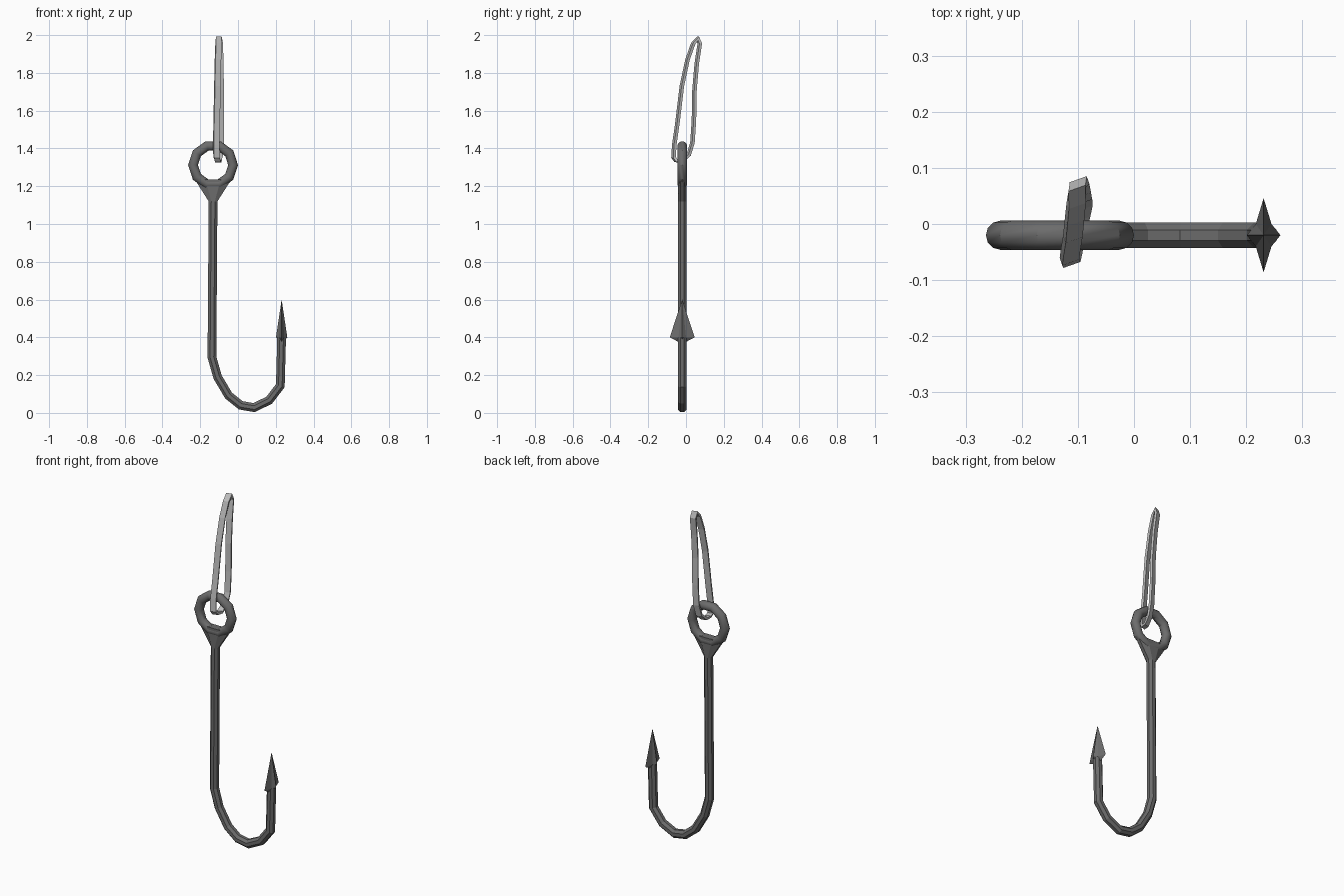
import bpy, bmesh, math
from mathutils import Vector

if "Cube" in bpy.data.objects:
    bpy.data.objects.remove(bpy.data.objects["Cube"])

Y0 = -0.02          # plane of the metal hook


def material(name, grey):
    mat = bpy.data.materials.new(name)
    mat.diffuse_color = (grey, grey, grey, 1)
    mat.use_nodes = True
    mat.node_tree.nodes["Principled BSDF"].inputs["Base Color"].default_value = mat.diffuse_color
    return mat


iron = material("dark_iron", 0.15)
cord_grey = material("cord_grey", 0.5)


def make_object(name, bm, mat):
    bmesh.ops.recalc_face_normals(bm, faces=bm.faces)
    mesh = bpy.data.meshes.new(name)
    bm.to_mesh(mesh)
    bm.free()
    mesh.materials.append(mat)
    obj = bpy.data.objects.new(name, mesh)
    bpy.context.collection.objects.link(obj)
    return obj


def sweep(name, path, profile, side, mat, scales=None, closed=False):
    """Sweep a profile along a near-planar path; 'side' is the plane normal."""
    bm = bmesh.new()
    pts = [Vector(p) for p in path]
    n = len(pts)
    side = Vector(side).normalized()
    rings = []
    for i, p in enumerate(pts):
        a = pts[i - 1] if (i or closed) else None
        b = pts[(i + 1) % n] if (i < n - 1 or closed) else None
        d1 = (p - a).normalized() if a else (b - p).normalized()
        d2 = (b - p).normalized() if b else d1
        t = (d1 + d2).normalized()
        nrm = side.cross(t).normalized()
        miter = 1 / max(t.dot(d1), 0.7)
        su, sv = scales[i] if scales else (1, 1)
        rings.append([bm.verts.new(p + nrm * u * su * miter + side * v * sv)
                      for u, v in profile])
    m = len(profile)
    for i in range(n if closed else n - 1):
        r, s = rings[i], rings[(i + 1) % n]
        for j in range(m):
            k = (j + 1) % m
            bm.faces.new((r[j], r[k], s[k], s[j]))
    if not closed:
        bm.faces.new(rings[0])
        bm.faces.new(rings[-1])
    return make_object(name, bm, mat)


octagon = [(0.025 * math.cos(math.pi / 8 + i * math.pi / 4),
            0.025 * math.sin(math.pi / 8 + i * math.pi / 4)) for i in range(8)]

# Shank and bend, with the flattened flare under the eye
hook_xz = [(-0.132, 1.236), (-0.132, 1.12), (-0.138, 0.295), (-0.108, 0.19),
           (-0.05, 0.092), (0.015, 0.04), (0.085, 0.028), (0.165, 0.067),
           (0.224, 0.144), (0.231, 0.4)]
sweep("hook_shank", [(x, Y0, z) for x, z in hook_xz], octagon, (0, 1, 0), iron,
      [(4.2, 1)] + [(1, 1)] * 9)

# Eye ring
bpy.ops.mesh.primitive_torus_add(major_segments=10, minor_segments=12,
                                 major_radius=0.106, minor_radius=0.026,
                                 location=(-0.132, Y0, 1.312),
                                 rotation=(math.pi / 2, 0, 0))
ring = bpy.context.object
ring.name = "eye_ring"
ring.data.materials.append(iron)
bpy.ops.object.shade_smooth_by_angle(angle=math.radians(32))

# Barbed point: four-pointed star base drawn up to a tip
bm = bmesh.new()
cx = 0.231
tip = bm.verts.new((cx, Y0, 0.6))
bottom = bm.verts.new((cx, Y0, 0.365))
star = [(0.03, 0), (0.014, 0.02), (0, 0.066), (-0.014, 0.02),
        (-0.03, 0), (-0.014, -0.02), (0, -0.066), (0.014, -0.02)]
base = [bm.verts.new((cx + x, Y0 + y, 0.4)) for x, y in star]
for i in range(8):
    a, b = base[i], base[(i + 1) % 8]
    bm.faces.new((a, b, tip))
    bm.faces.new((b, a, bottom))
make_object("barbed_point", bm, iron)

# Cord loop threaded through the eye, slightly turned about the vertical
cord = [(-0.102, -0.022, 1.332), (-0.108, -0.052, 1.334),
        (-0.113, -0.066, 1.352), (-0.115, -0.062, 1.42),
        (-0.113, -0.046, 1.53), (-0.109, -0.022, 1.73), (-0.106, 0.008, 1.87),
        (-0.103, 0.038, 1.955), (-0.101, 0.062, 1.983), (-0.097, 0.073, 1.955),
        (-0.094, 0.057, 1.85), (-0.092, 0.045, 1.71), (-0.091, 0.042, 1.55),
        (-0.091, 0.034, 1.43), (-0.095, 0.014, 1.365)]
strap = [(-0.007, -0.016), (0.007, -0.016), (0.007, 0.016), (-0.007, 0.016)]
sweep("cord_loop", cord, strap, (0.93, 0.33, 0), cord_grey, closed=True)
